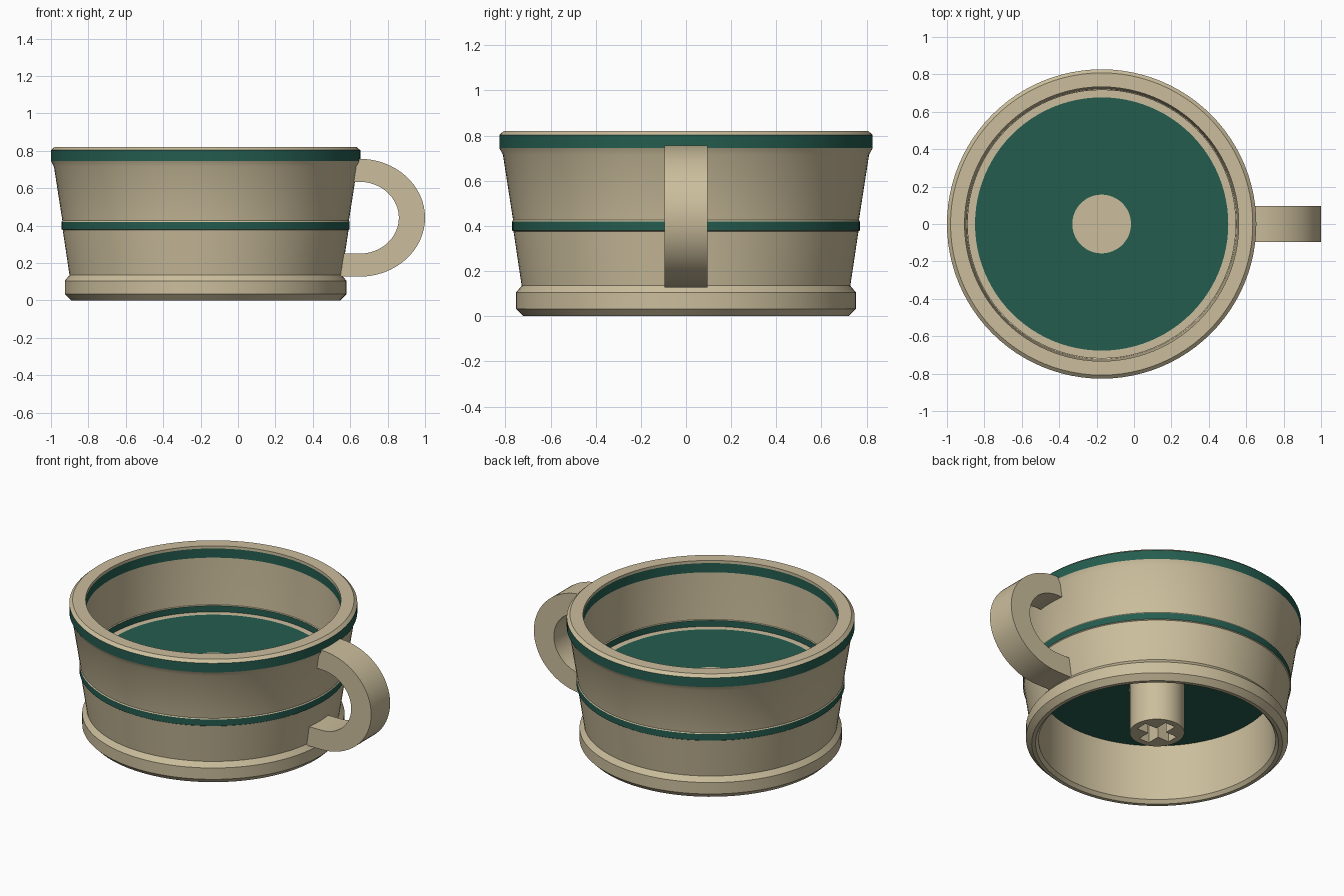
import bpy, bmesh, math

if "Cube" in bpy.data.objects:
    bpy.data.objects.remove(bpy.data.objects["Cube"])

CX = -0.173      # axis of the bowl
SEG = 96


def material(name, rgb):
    m = bpy.data.materials.new(name)
    m.diffuse_color = (*rgb, 1)
    m.use_nodes = True
    m.node_tree.nodes["Principled BSDF"].inputs["Base Color"].default_value = m.diffuse_color
    return m


CREAM = material("cream", (0.60, 0.515, 0.335))
GREEN = material("dark_green", (0.018, 0.108, 0.078))


def smooth(ob):
    bpy.ops.object.select_all(action='DESELECT')
    ob.select_set(True)
    bpy.context.view_layer.objects.active = ob
    bpy.ops.object.shade_smooth_by_angle(angle=math.radians(25))


def lathe(name, profile, closed):
    """Revolve (radius, z, material index of the next stretch) about the axis."""
    bm = bmesh.new()
    rings = []
    for r, z, _ in profile:
        rings.append([bm.verts.new((CX + r * math.cos(2 * math.pi * i / SEG),
                                    r * math.sin(2 * math.pi * i / SEG), z))
                      for i in range(SEG)])
    n = len(rings)
    for k in range(n if closed else n - 1):
        a, b = rings[k], rings[(k + 1) % n]
        for i in range(SEG):
            j = (i + 1) % SEG
            f = bm.faces.new((a[i], a[j], b[j], b[i]))
            f.material_index = profile[k][2]
    bmesh.ops.recalc_face_normals(bm, faces=bm.faces)
    me = bpy.data.meshes.new(name)
    bm.to_mesh(me)
    bm.free()
    me.materials.append(CREAM)
    me.materials.append(GREEN)
    ob = bpy.data.objects.new(name, me)
    bpy.context.collection.objects.link(ob)
    smooth(ob)
    return ob


def slab(name, loops, depth, loc, rot=(0, 0, 0)):
    """Filled outline (with holes) extruded by depth, centred on loc."""
    cu = bpy.data.curves.new(name, 'CURVE')
    cu.dimensions = '2D'
    cu.fill_mode = 'BOTH'
    cu.extrude = depth / 2
    for loop in loops:
        sp = cu.splines.new('POLY')
        sp.points.add(len(loop) - 1)
        for p, (x, y) in zip(sp.points, loop):
            p.co = (x, y, 0, 1)
        sp.use_cyclic_u = True
    cu.materials.append(CREAM)
    ob = bpy.data.objects.new(name, cu)
    ob.location, ob.rotation_euler = loc, rot
    bpy.context.collection.objects.link(ob)
    bpy.ops.object.select_all(action='DESELECT')
    ob.select_set(True)
    bpy.context.view_layer.objects.active = ob
    bpy.ops.object.convert(target='MESH')
    ob = bpy.context.object
    bm = bmesh.new()
    bm.from_mesh(ob.data)
    bmesh.ops.remove_doubles(bm, verts=bm.verts, dist=1e-5)
    bmesh.ops.recalc_face_normals(bm, faces=bm.faces)
    bm.to_mesh(ob.data)
    bm.free()
    smooth(ob)
    return ob


# Cup body: foot, tapered wall, bands, rim, inside wall, floor and hollow underside
lathe("cup_body", [
    (0.720, 0.000, 0), (0.753, 0.033, 0), (0.753, 0.105, 0), (0.728, 0.135, 0),
    (0.764, 0.376, 0), (0.770, 0.380, 1), (0.770, 0.420, 0), (0.766, 0.426, 0),
    (0.811, 0.715, 0), (0.827, 0.745, 1), (0.827, 0.803, 0), (0.808, 0.820, 0),
    (0.733, 0.820, 0), (0.733, 0.803, 1), (0.733, 0.745, 0),
    (0.722, 0.452, 0), (0.716, 0.449, 1), (0.716, 0.410, 0),
    (0.677, 0.410, 1), (0.150, 0.410, 1),
    (0.150, 0.375, 1), (0.680, 0.375, 0), (0.680, 0.020, 0), (0.698, 0.000, 0),
], closed=True)

# Central stem with a cross-shaped socket
L, W = 0.117, 0.036
cross = [(L, -W), (L, W), (W, W), (W, L), (-W, L), (-W, W),
         (-L, W), (-L, -W), (-W, -W), (-W, -L), (W, -L), (W, -W)]
circle = [(0.157 * math.cos(2 * math.pi * i / 64), 0.157 * math.sin(2 * math.pi * i / 64))
          for i in range(64)]
z0, z1 = 0.07, 0.413
slab("stem", [circle, cross], z1 - z0, (CX, 0, (z0 + z1) / 2))
slab("socket_end", [cross], 0.11, (CX, 0, 0.355))


# Handle: half ring whose ends run into the tapered wall
def arc(rx, rz, n=32):
    return [(0.65 + rx * math.cos(t), 0.442 + rz * math.sin(t))
            for t in (math.pi * (i / n - 0.5) for i in range(n + 1))]


outline = ([(0.535, 0.127)] + arc(0.35, 0.315) + [(0.60, 0.757), (0.585, 0.634)]
           + arc(0.21, 0.192)[::-1] + [(0.545, 0.25)])
slab("handle", [outline], 0.19, (0, 0, 0), (math.pi / 2, 0, 0))
